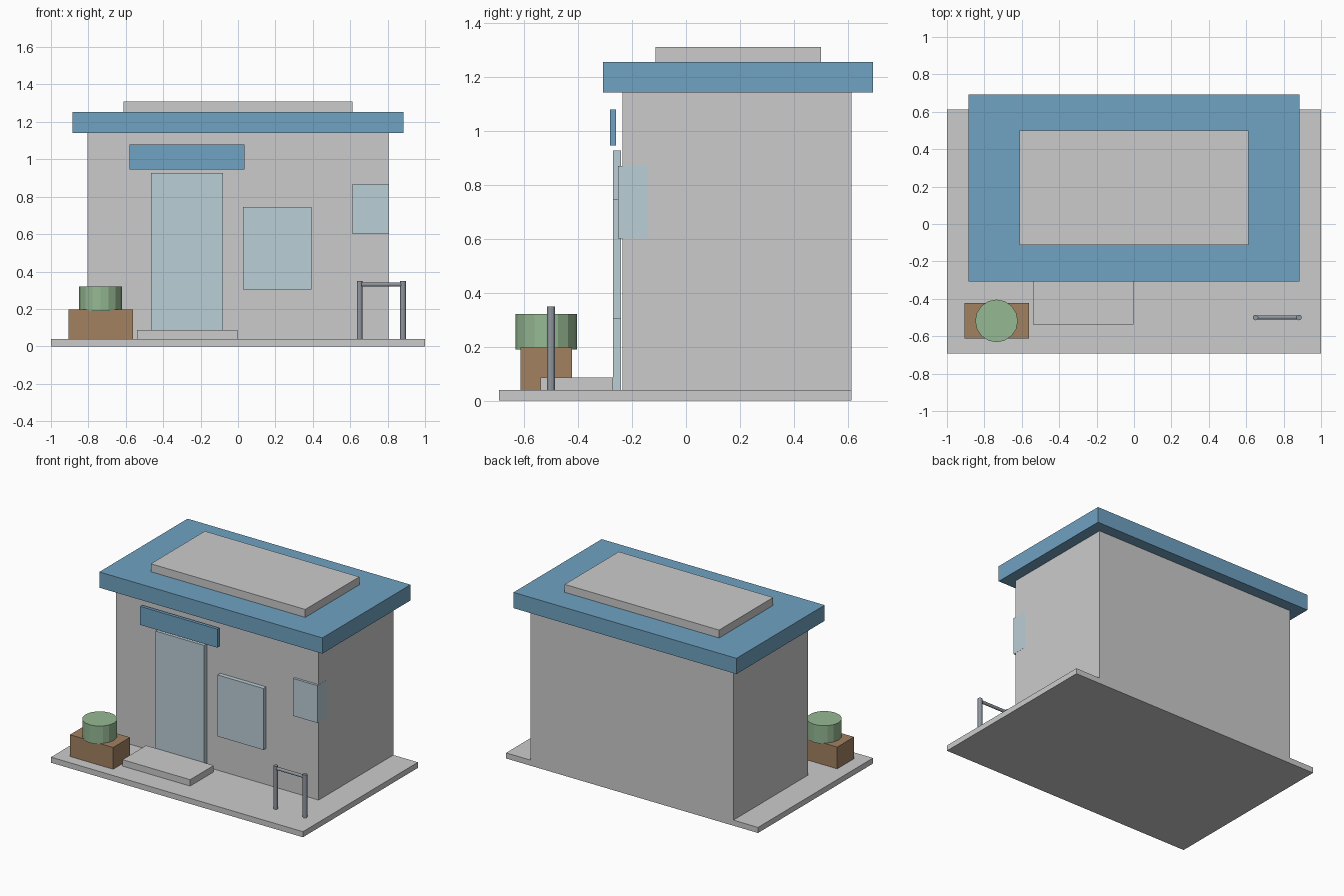
import bpy
from math import pi

if "Cube" in bpy.data.objects:
    bpy.data.objects.remove(bpy.data.objects["Cube"])


def material(name, color):
    m = bpy.data.materials.new(name)
    m.diffuse_color = (*color, 1)
    m.use_nodes = True
    m.node_tree.nodes["Principled BSDF"].inputs["Base Color"].default_value = m.diffuse_color
    return m


blue = material("blue_paint", (0.16, 0.36, 0.54))
glass = material("pale_glass", (0.50, 0.62, 0.68))
wood = material("brown_wood", (0.36, 0.22, 0.12))
leaf = material("green_leaf", (0.30, 0.48, 0.29))
steel = material("rail_steel", (0.28, 0.31, 0.35))


def finish(name, mat):
    o = bpy.context.object
    o.name = name
    if mat:
        o.data.materials.append(mat)
    return o


def box(name, x, y, z, mat=None):
    """Box from (min, max) ranges on each axis."""
    bpy.ops.mesh.primitive_cube_add(size=1, location=[sum(r) / 2 for r in (x, y, z)])
    o = finish(name, mat)
    o.scale = [r[1] - r[0] for r in (x, y, z)]
    bpy.ops.object.transform_apply(location=False, rotation=False, scale=True)
    return o


def rod(name, center, radius, length, sides, mat, rot=(0, 0, 0)):
    bpy.ops.mesh.primitive_cylinder_add(vertices=sides, radius=radius, depth=length,
                                        location=center, rotation=rot)
    return finish(name, mat)


# Ground slab, building body and stepped roof
box("base_slab", (-1, 1), (-0.692, 0.612), (0, 0.04))
box("building_body", (-0.805, 0.805), (-0.235, 0.612), (0.04, 1.14))
box("roof_fascia", (-0.885, 0.885), (-0.308, 0.692), (1.14, 1.253), blue)
box("roof_top", (-0.613, 0.613), (-0.113, 0.5), (1.253, 1.31))

# Front door, windows, sign panel and step
box("door", (-0.465, -0.08), (-0.271, -0.24), (0.04, 0.927), glass)
box("front_window", (0.027, 0.392), (-0.271, -0.24), (0.303, 0.744), glass)
box("corner_window", (0.613, 0.806), (-0.252, -0.14), (0.6, 0.868), glass)
box("sign_panel", (-0.579, 0.034), (-0.282, -0.259), (0.945, 1.078), blue)
box("door_step", (-0.54, -0.003), (-0.538, -0.271), (0.04, 0.086))

# Planter with round shrub
box("planter_box", (-0.905, -0.562), (-0.613, -0.422), (0.04, 0.196), wood)
rod("planter_shrub", (-0.735, -0.518, 0.255), 0.114, 0.13, 16, leaf)

# Handrail: two posts and a crossbar
for side, x in (("left", 0.65), ("right", 0.882)):
    rod(side + "_rail_post", (x, -0.5, 0.194), 0.015, 0.308, 12, steel)
rod("rail_crossbar", (0.766, -0.5, 0.33), 0.011, 0.232, 12, steel, (0, pi / 2, 0))
